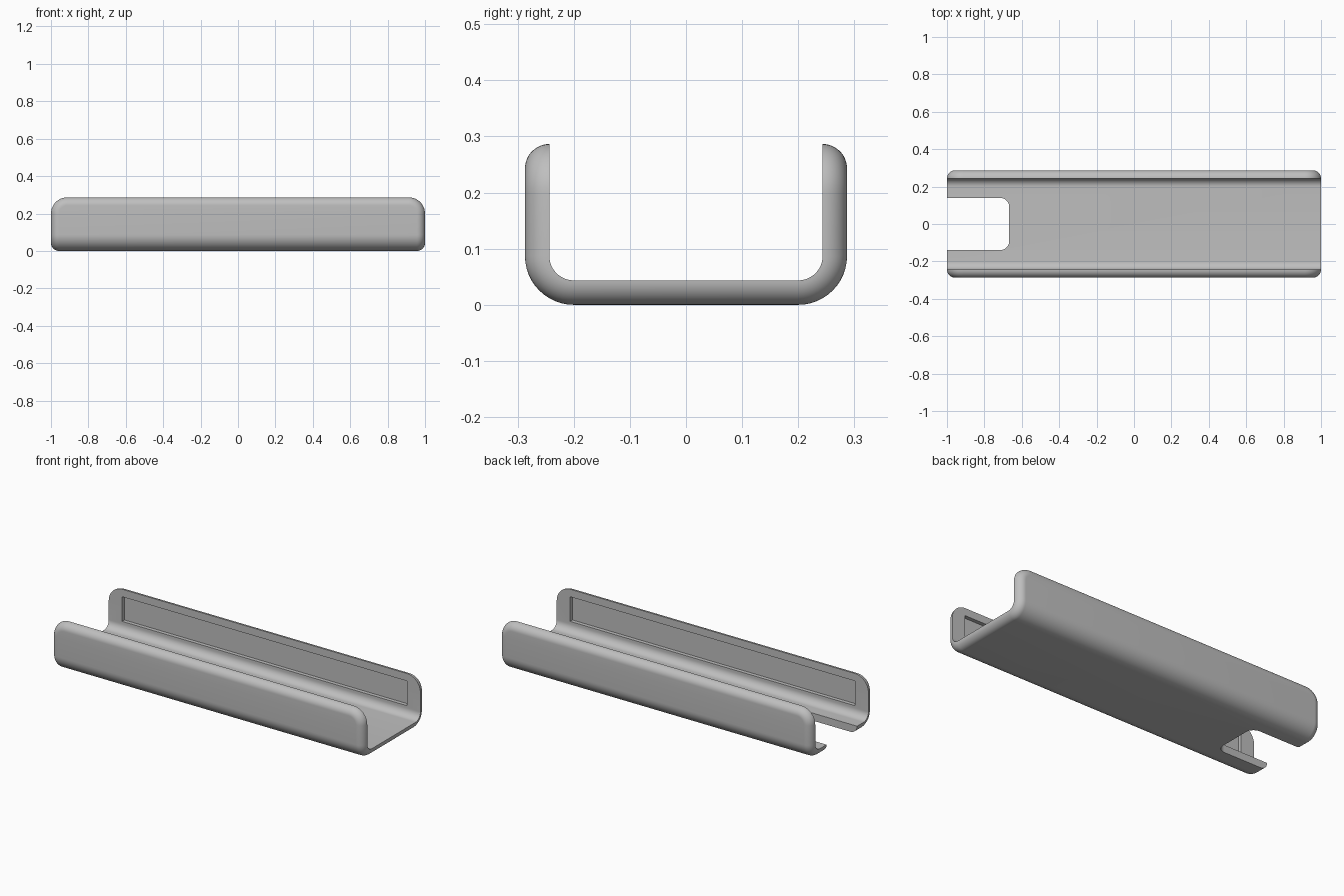
import bpy, bmesh, math

if "Cube" in bpy.data.objects:
    bpy.data.objects.remove(bpy.data.objects["Cube"])

T = 0.0435            # wall thickness, also the edge rounding radius
FLOOR = 0.2           # half width of the flat floor
BEND = T * math.pi / 2
WALL = 0.1995         # straight wall height above the bend
S = FLOOR + BEND + WALL
CORNER = 2 * T        # rounding of the wall corners
STEPS = 12


def wrap(x, s, h):
    """Fold a flat sheet position (x, s) at depth h around the channel profile."""
    side, a = (1 if s >= 0 else -1), abs(s)
    if a <= FLOOR:
        return x, side * a, T - h
    turn = min((a - FLOOR) / T, math.pi / 2)
    rise = max(a - FLOOR - BEND, 0)
    y = FLOOR + (T + h) * math.sin(turn)
    z = 2 * T - (T + h) * math.cos(turn) + rise
    return x, side * y, z


def outline(inset):
    """Half of a rounded rectangle, from one wall top to the other."""
    r = CORNER - inset
    half = []
    for i in range(STEPS + 1):
        a = math.pi / 2 * i / STEPS
        half.append((1 - CORNER + r * math.sin(a), S - CORNER + r * math.cos(a)))
    for i in range(STEPS + 1):
        half.append((1 - inset, FLOOR + BEND * (1 - i / STEPS)))
    return [(x, -s) for x, s in half] + half[::-1]


def make_channel():
    bm = bmesh.new()
    layers = []
    for k in range(STEPS + 1):
        a = math.pi / 2 * k / STEPS
        pts = outline(T * (1 - math.cos(a)))
        layers.append([[bm.verts.new(wrap(m * x, s, T * math.sin(a))) for x, s in pts]
                       for m in (-1, 1)])
    count = len(layers[0][0])
    # inner and outer skins
    for left, right in (layers[0], layers[-1]):
        for i in range(count - 1):
            bm.faces.new((left[i], right[i], right[i + 1], left[i + 1]))
    # rounded rim
    for (l0, r0), (l1, r1) in zip(layers, layers[1:]):
        for a, b in ((l0, l1), (r0, r1)):
            for i in range(count - 1):
                bm.faces.new((a[i], a[i + 1], b[i + 1], b[i]))
        for i in (0, -1):
            bm.faces.new((l0[i], r0[i], r1[i], l1[i]))
    bmesh.ops.recalc_face_normals(bm, faces=bm.faces)
    return add_object("channel_tray", bm)


def add_object(name, bm):
    mesh = bpy.data.meshes.new(name)
    bm.to_mesh(mesh)
    bm.free()
    obj = bpy.data.objects.new(name, mesh)
    bpy.context.collection.objects.link(obj)
    return obj


def cut_box(target, name, low, high, radius=0):
    """Subtract a box, with optionally rounded upright edges."""
    bm = bmesh.new()
    bmesh.ops.create_cube(bm, size=1)
    for v in bm.verts:
        v.co = [lo + (c + 0.5) * (hi - lo) for c, lo, hi in zip(v.co, low, high)]
    if radius:
        upright = [e for e in bm.edges if abs(e.verts[0].co.z - e.verts[1].co.z) > 0.01]
        bmesh.ops.bevel(bm, geom=upright, offset=radius, segments=10, profile=0.5,
                        affect='EDGES')
    cutter = add_object(name, bm)
    cutter.hide_render = True
    mod = target.modifiers.new(name, 'BOOLEAN')
    mod.operation, mod.solver, mod.object = 'DIFFERENCE', 'EXACT', cutter
    bpy.context.view_layer.objects.active = target
    bpy.ops.object.modifier_apply(modifier=name)
    bpy.data.objects.remove(cutter)


tray = make_channel()

# end notch in the floor
cut_box(tray, "notch_cutter", (-1.3, -0.14, -0.1), (-0.667, 0.14, 0.15), 0.05)

# long shallow recess inside each wall
inner, depth = FLOOR + T, 0.022
for side in (-1, 1):
    y0, y1 = sorted((side * (inner - 0.05), side * (inner + depth)))
    cut_box(tray, "recess_cutter", (-0.915, y0, 0.1), (0.915, y1, 0.243))

# grey plastic
mat = bpy.data.materials.new("grey_plastic")
mat.use_nodes = True
color = (0.52, 0.52, 0.52, 1)
mat.diffuse_color = color
mat.node_tree.nodes["Principled BSDF"].inputs["Base Color"].default_value = color
tray.data.materials.clear()
tray.data.materials.append(mat)

bpy.ops.object.select_all(action='DESELECT')
tray.select_set(True)
bpy.context.view_layer.objects.active = tray
bpy.ops.object.shade_smooth_by_angle(angle=math.radians(30))
